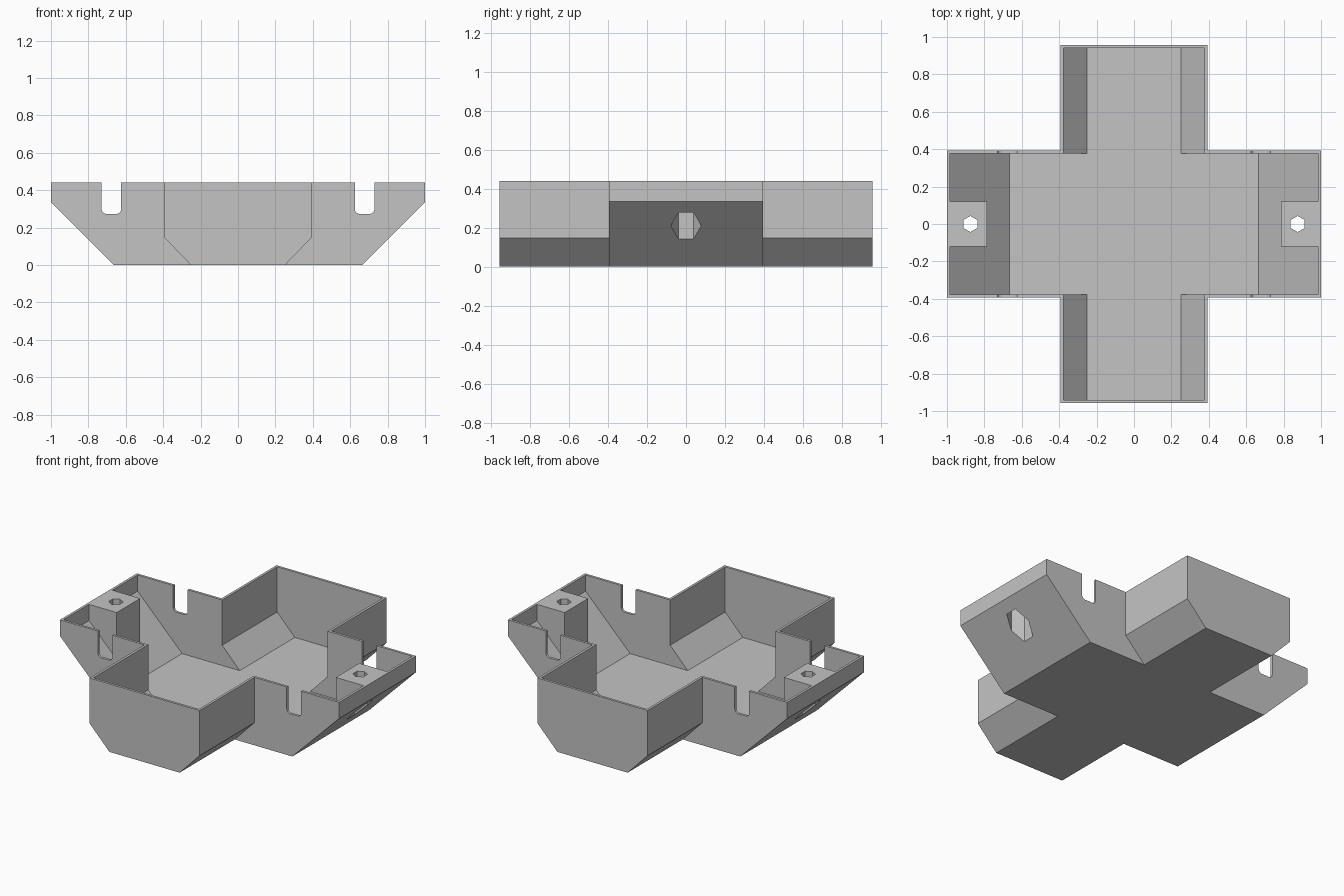
import bpy, bmesh, math

if "Cube" in bpy.data.objects:
    bpy.data.objects.remove(bpy.data.objects["Cube"], do_unlink=True)

RIM, WALL = 0.44, 0.016
ARM = 0.394          # half width of both arms
LONG, SHORT = 1.0, 0.957

grey = bpy.data.materials.new("plain grey")
grey.use_nodes = True
grey.diffuse_color = (0.55, 0.55, 0.55, 1)
grey.node_tree.nodes["Principled BSDF"].inputs["Base Color"].default_value = grey.diffuse_color


def prism(name, profile, half_depth):
    """Extrude an x-z profile along y, centred on y = 0."""
    bm = bmesh.new()
    face = bm.faces.new([bm.verts.new((x, -half_depth, z)) for x, z in profile])
    new = bmesh.ops.extrude_face_region(bm, geom=[face])["geom"]
    verts = [v for v in new if isinstance(v, bmesh.types.BMVert)]
    bmesh.ops.translate(bm, verts=verts, vec=(0, 2 * half_depth, 0))
    bmesh.ops.recalc_face_normals(bm, faces=bm.faces)
    mesh = bpy.data.meshes.new(name)
    bm.to_mesh(mesh)
    bm.free()
    mesh.materials.append(grey)
    obj = bpy.data.objects.new(name, mesh)
    bpy.context.collection.objects.link(obj)
    return obj


def hull(half_top, half_floor, shoulder, floor, top):
    """Symmetric trough section with sloping lower sides."""
    right = [(half_floor, floor), (half_top, shoulder), (half_top, top)]
    return right + [(-x, z) for x, z in reversed(right)]


def hexagon(name, x, radius, low, high):
    bpy.ops.mesh.primitive_cylinder_add(vertices=6, radius=radius, depth=high - low,
                                        location=(x, 0, (low + high) / 2))
    obj = bpy.context.object
    obj.name = name
    obj.data.materials.append(grey)
    return obj


def combine(target, tool, operation):
    mod = target.modifiers.new(tool.name, 'BOOLEAN')
    mod.operation, mod.solver, mod.object = operation, 'EXACT', tool
    bpy.context.view_layer.objects.active = target
    bpy.ops.object.modifier_apply(modifier=mod.name)
    bpy.data.objects.remove(tool, do_unlink=True)


# Cross-shaped outer body
tray = prism("cross_tray", hull(LONG, 0.665, 0.335, 0, RIM), ARM)
combine(tray, prism("short_arms", hull(ARM, 0.252, 0.147, 0, RIM), SHORT), 'UNION')

# Hollow interior
above = RIM + 0.1
long_hollow = hull(LONG - WALL, 0.665, 0.335, WALL, above)
short_hollow = hull(ARM - WALL, 0.252, 0.147, WALL, above)
hollow = prism("hollow", long_hollow, ARM - WALL)
combine(hollow, prism("short_hollow", short_hollow, SHORT - WALL), 'UNION')
combine(tray, hollow, 'DIFFERENCE')

for side in (-1, 1):
    # Screw boss standing on the sloping end
    section = [(0.785, RIM), (0.99, RIM), (0.99, 0.335), (0.785, 0.13)]
    combine(tray, prism("boss", [(side * x, z) for x, z in section], 0.12), 'UNION')

    # Screw hole and nut pocket
    combine(tray, hexagon("nut_pocket", side * 0.875, 0.078, 0.05, 0.37), 'DIFFERENCE')
    combine(tray, hexagon("screw_hole", side * 0.875, 0.043, 0.3, above), 'DIFFERENCE')

    # Round-cornered slot through both side walls
    r, half, base = 0.025, 0.052, 0.273
    slot = [(half, above), (-half, above)]
    for centre, start in ((r - half, math.pi), (half - r, 1.5 * math.pi)):
        for i in range(6):
            a = start + i * math.pi / 10
            slot.append((centre + r * math.cos(a), base + r + r * math.sin(a)))
    combine(tray, prism("slot", [(x + side * 0.677, z) for x, z in slot], 0.5), 'DIFFERENCE')

# One flat colour over the whole part
tray.data.materials.clear()
tray.data.materials.append(grey)
for face in tray.data.polygons:
    face.material_index = 0
    face.use_smooth = False
